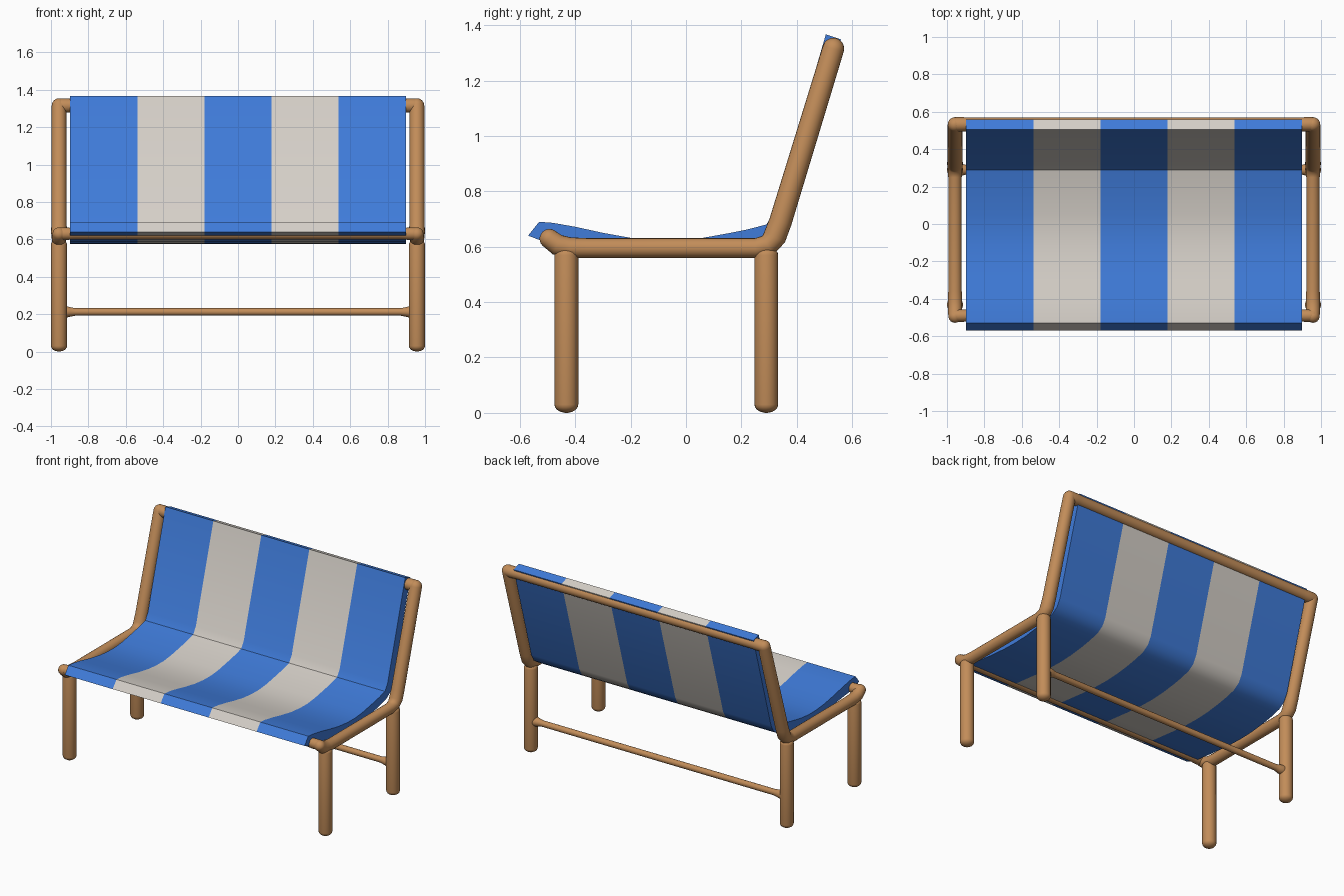
import bpy, bmesh, math
from mathutils import Vector

cube = bpy.data.objects.get("Cube")
if cube:
    bpy.data.objects.remove(cube, do_unlink=True)


def material(name, rgb):
    m = bpy.data.materials.new(name)
    m.use_nodes = True
    m.diffuse_color = (*rgb, 1)
    m.node_tree.nodes["Principled BSDF"].inputs["Base Color"].default_value = (*rgb, 1)
    return m


wood = material("warm wood", (0.54, 0.265, 0.10))
blue = material("blue canvas", (0.05, 0.20, 0.70))
cream = material("cream canvas", (0.67, 0.63, 0.58))


def finish(name, bm, mats, angle):
    bmesh.ops.recalc_face_normals(bm, faces=bm.faces)
    mesh = bpy.data.meshes.new(name)
    bm.to_mesh(mesh)
    bm.free()
    for m in mats:
        mesh.materials.append(m)
    ob = bpy.data.objects.new(name, mesh)
    bpy.context.collection.objects.link(ob)
    bpy.ops.object.select_all(action='DESELECT')
    ob.select_set(True)
    bpy.context.view_layer.objects.active = ob
    bpy.ops.object.shade_smooth_by_angle(angle=math.radians(angle))
    return ob


def round_end(p, r, direction, depth):
    """Rings that close a tube with a dome, from the tip inwards."""
    rings = []
    for a in (8, 30, 52, 72):
        t = math.radians(a)
        rings.append((p + direction * depth * math.cos(t), r * math.sin(t)))
    return rings


def rod(name, path, across, depths, sides=20):
    """Round bar along (point, radius) pairs; across is square to the path."""
    path = [(Vector(p), r) for p, r in path]
    first = (path[0][0] - path[1][0]).normalized()
    last = (path[-1][0] - path[-2][0]).normalized()
    rings = (round_end(*path[0], first, depths[0]) + path
             + round_end(*path[-1], last, depths[1])[::-1])
    u = Vector(across)
    bm = bmesh.new()
    loops = []
    for i, (p, r) in enumerate(rings):
        before, after = rings[max(i - 1, 0)][0], rings[min(i + 1, len(rings) - 1)][0]
        v = (after - before).normalized().cross(u)
        angles = [2 * math.pi * k / sides for k in range(sides)]
        loops.append([bm.verts.new(p + r * (u * math.cos(a) + v * math.sin(a))) for a in angles])
    for a, b in zip(loops, loops[1:]):
        for k in range(sides):
            n = (k + 1) % sides
            bm.faces.new((a[k], a[n], b[n], b[k]))
    bm.faces.new(loops[0])
    bm.faces.new(loops[-1])
    return finish(name, bm, [wood], 60)


# Side frames: legs, and one bent rail that rises into the back post
SIDE_X = 0.957
FRONT_Y, BACK_Y = -0.432, 0.29
RAIL = [(-0.495, 0.63, 0.035), (-0.465, 0.607, 0.038), (-0.42, 0.596, 0.038),
        (-0.36, 0.595, 0.036), (0.25, 0.595, 0.036), (0.295, 0.605, 0.039),
        (0.32, 0.635, 0.042), (0.341, 0.69, 0.041), (0.532, 1.315, 0.039)]
for side, x in (("left", SIDE_X), ("right", -SIDE_X)):
    for end, y in (("front", FRONT_Y), ("back", BACK_Y)):
        rod(f"{side}_{end}_leg", [((x, y, 0.03), 0.043), ((x, y, 0.57), 0.043)],
            (1, 0, 0), (0.03, 0.03))
    rod(f"{side}_rail_and_post", [((x, y, z), r) for y, z, r in RAIL],
        (1, 0, 0), (0.033, 0.039))


# Cross bars, flared where they meet the side frames
def cross_bar(name, y, z, r, flare):
    half = [(SIDE_X, flare), (0.915, flare), (0.895, (r + flare) / 2), (0.87, r)]
    path = [((-x, y, z), q) for x, q in half] + [((x, y, z), q) for x, q in reversed(half)]
    rod(name, path, (0, 0, 1), (0.03, 0.03))


cross_bar("front_bar", -0.49, 0.63, 0.03, 0.033)
cross_bar("top_bar", 0.533, 1.315, 0.036, 0.038)
cross_bar("back_stretcher", BACK_Y, 0.212, 0.02, 0.03)

# Striped sling: upper and lower profiles, both from the front to the top
UPPER = [(-0.53, 0.69), (-0.48, 0.686), (-0.40, 0.672), (-0.30, 0.65), (-0.20, 0.632),
         (-0.11, 0.623), (-0.03, 0.622), (0.05, 0.63), (0.15, 0.648), (0.22, 0.662),
         (0.29, 0.68), (0.318, 0.725), (0.505, 1.367)]
LOWER = [(-0.57, 0.64), (-0.50, 0.613), (-0.40, 0.602), (-0.27, 0.587), (-0.15, 0.577),
         (-0.05, 0.574), (0.05, 0.578), (0.15, 0.59), (0.23, 0.604), (0.30, 0.622),
         (0.345, 0.652), (0.372, 0.70), (0.56, 1.348)]
STRIPES, HALF = 5, 0.897
bm = bmesh.new()
outline = UPPER + LOWER[::-1]
sections = []
for i in range(STRIPES + 1):
    x = -HALF + 2 * HALF * i / STRIPES
    sections.append([bm.verts.new((x, y, z)) for y, z in outline])
count = len(outline)
for i in range(STRIPES):
    a, b = sections[i], sections[i + 1]
    for k in range(count):
        n = (k + 1) % count
        bm.faces.new((a[k], a[n], b[n], b[k])).material_index = i % 2
for s in (sections[0], sections[-1]):
    for k in range(len(UPPER) - 1):
        bm.faces.new((s[k], s[k + 1], s[count - 2 - k], s[count - 1 - k]))
finish("striped_sling", bm, [blue, cream], 35)
